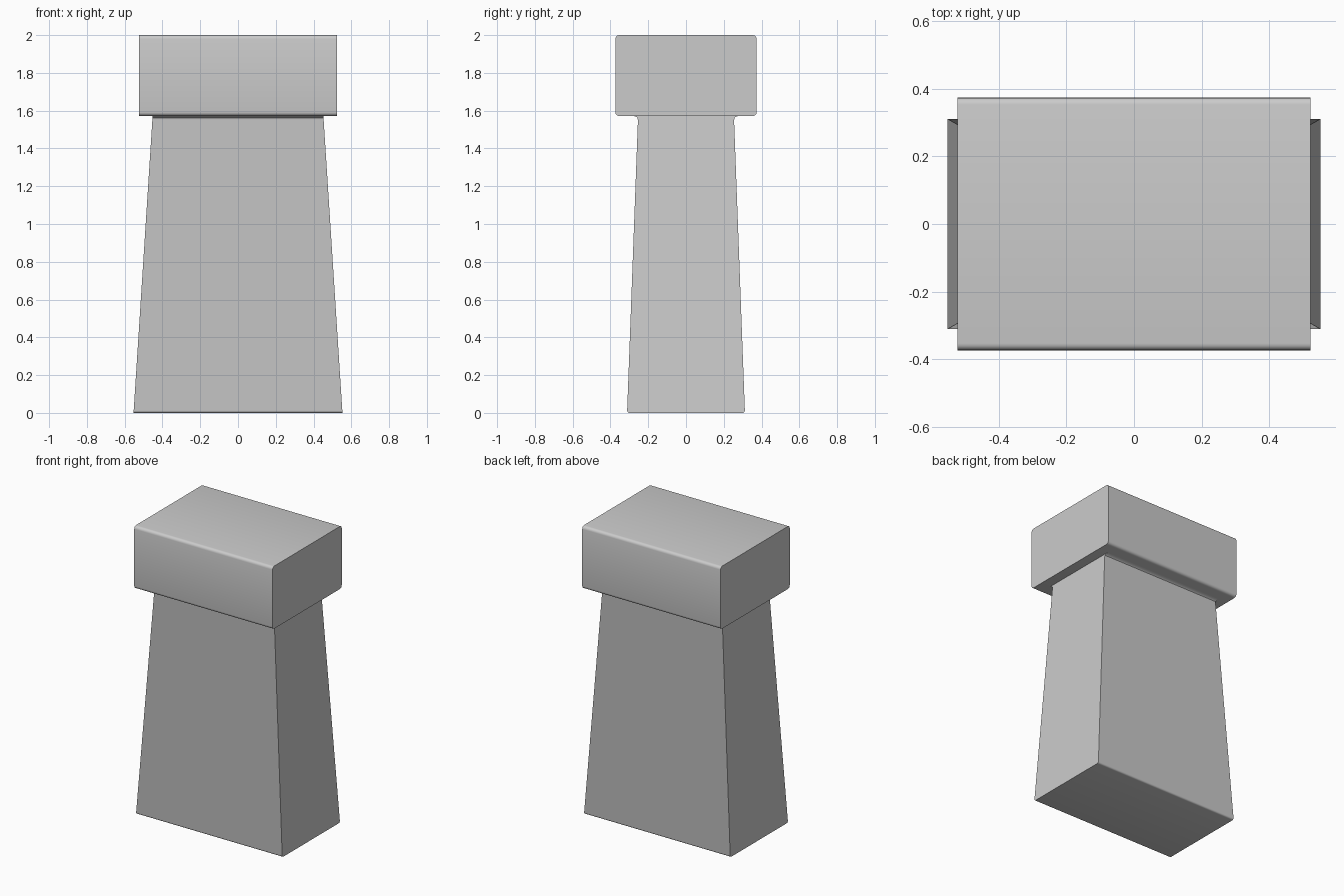
import bpy
import bmesh
from math import sin, cos, radians

if "Cube" in bpy.data.objects:
    bpy.data.objects.remove(bpy.data.objects["Cube"])


def arc(cy, cz, r, start, end, steps=4):
    """Points of a rounded corner in the y-z plane."""
    angles = [radians(start + (end - start) * i / steps) for i in range(steps + 1)]
    return [(cy + r * cos(a), cz + r * sin(a)) for a in angles]


def prism(name, half, width, open_top=False):
    """Mirror a half outline (y, z), bottom to top, and span it to x = +-width(z)."""
    outline = half + [(-y, z) for y, z in reversed(half)]
    bm = bmesh.new()
    left = [bm.verts.new((-width(z), y, z)) for y, z in outline]
    right = [bm.verts.new((width(z), y, z)) for y, z in outline]
    n = len(outline)
    for i in range(n):
        if open_top and i == len(half) - 1:
            continue
        j = (i + 1) % n
        bm.faces.new((left[i], left[j], right[j], right[i]))
    bm.faces.new(right)
    bm.faces.new(left[::-1])
    bmesh.ops.recalc_face_normals(bm, faces=bm.faces)
    mesh = bpy.data.meshes.new(name)
    bm.to_mesh(mesh)
    bm.free()
    mesh.shade_smooth()
    mesh.set_sharp_from_angle(angle=radians(35))
    obj = bpy.data.objects.new(name, mesh)
    bpy.context.collection.objects.link(obj)
    return obj


Z_JOIN = 1.572

# Tapered shaft: rounded foot edges and a small flare where it meets the cap
shaft_half = arc(0.2995, 0.012, 0.012, -90, 0)
shaft_half += [(0.2545, 1.55), (0.257, 1.562), (0.265, 1.569), (0.28, Z_JOIN)]
prism("shaft", shaft_half, lambda z: 0.553 - 0.101 * z / Z_JOIN, open_top=True)

# Block cap with its long edges rounded
R, Y = 0.02, 0.374
cap_half = arc(Y - R, Z_JOIN + R, R, -90, 0) + arc(Y - R, 2 - R, R, 0, 90)
prism("cap", cap_half, lambda z: 0.523)
